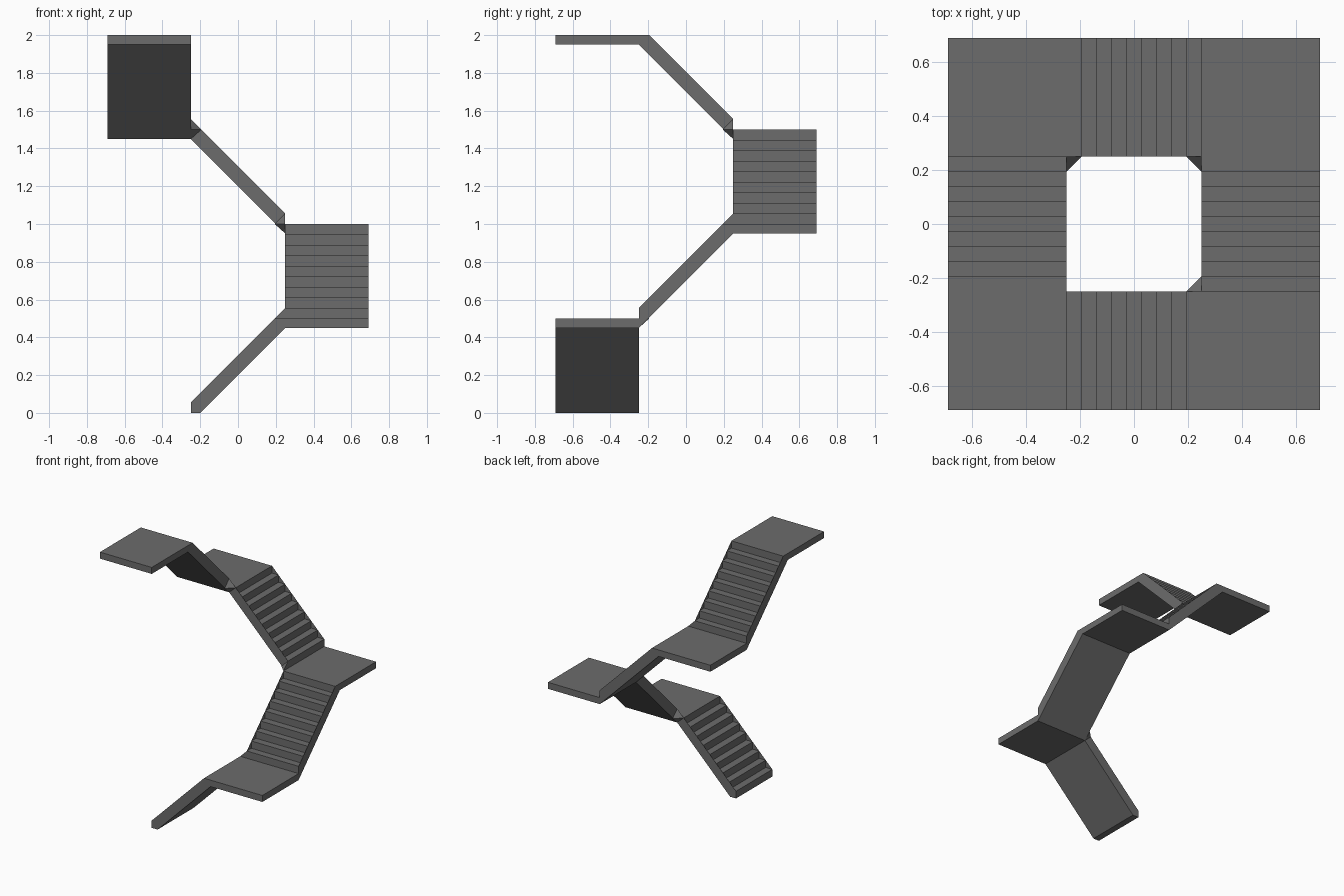
import bpy, bmesh
from math import pi
from mathutils import Matrix

if "Cube" in bpy.data.objects:
    bpy.data.objects.remove(bpy.data.objects["Cube"])

IN, OUT = 0.25, 0.69      # inner well and outer edge
RISE, SLAB, N = 0.5, 0.05, 9
D = 2 * IN / N            # tread depth = riser height

dark = bpy.data.materials.new("dark_grey")
dark.diffuse_color = (0.15, 0.15, 0.15, 1)
dark.use_nodes = True
dark.node_tree.nodes["Principled BSDF"].inputs["Base Color"].default_value = dark.diffuse_color


def add_part(name, verts, faces, k, recalc=False):
    """Make a mesh in the front-side frame, then turn and lift it to storey quarter k."""
    bm = bmesh.new()
    vs = [bm.verts.new(v) for v in verts]
    for f in faces:
        bm.faces.new([vs[i] for i in f])
    if recalc:
        bmesh.ops.recalc_face_normals(bm, faces=bm.faces[:])
    bm.transform(Matrix.Translation((0, 0, RISE * k)) @ Matrix.Rotation(k * pi / 2, 4, 'Z'))
    me = bpy.data.meshes.new(name)
    bm.to_mesh(me)
    bm.free()
    me.materials.append(dark)
    bpy.context.collection.objects.link(bpy.data.objects.new(name, me))


def flight(k):
    # soffit, sloping under the steps (cut level with the floor on the first flight)
    pts = [(-IN, 0), (-IN + SLAB, 0)] if k == 0 else [(-IN, -SLAB)]
    pts += [(IN, RISE - SLAB)]
    wall = list(range(len(pts)))
    # steps from the top down
    for i in reversed(range(N)):
        x, z = -IN + i * D, (i + 1) * D
        pts.append((x + D, z))
        if i == N - 1:
            wall.append(len(pts) - 1)
        pts.append((x, z))
        if i in (0, N - 1):
            wall.append(len(pts) - 1)
    n = len(pts)
    verts = [(x, -OUT, z) for x, z in pts] + [(x, -IN, z) for x, z in pts]
    faces = [((i + 1) % n, i, i + n, (i + 1) % n + n) for i in range(n)]
    # straight-topped side walls hiding the step ends
    faces += [wall, [i + n for i in reversed(wall)]]
    add_part(f"stair_flight_{k + 1}", verts, faces, k)


def landing(k):
    verts = [(x, y, z) for z in (RISE - SLAB, RISE)
             for x, y in ((IN, -OUT), (OUT, -OUT), (OUT, -IN), (IN, -IN))]
    faces = [(3, 2, 1, 0), (4, 5, 6, 7)]
    faces += [(i, (i + 1) % 4, (i + 1) % 4 + 4, i + 4) for i in range(4)]
    add_part(f"landing_{k + 1}", verts, faces, k)


def corner_filler(k):
    # small wedge joining the inner walls of two flights
    verts = [(IN - D, -IN, RISE), (IN, -IN + D, RISE),
             (IN, -IN, RISE + D), (IN, -IN, RISE - SLAB)]
    add_part(f"corner_filler_{k + 1}", verts,
             [(0, 1, 2), (0, 3, 1), (0, 2, 3), (1, 3, 2)], k, True)


for k in range(4):
    flight(k)
    landing(k)
    if k < 3:
        corner_filler(k)
